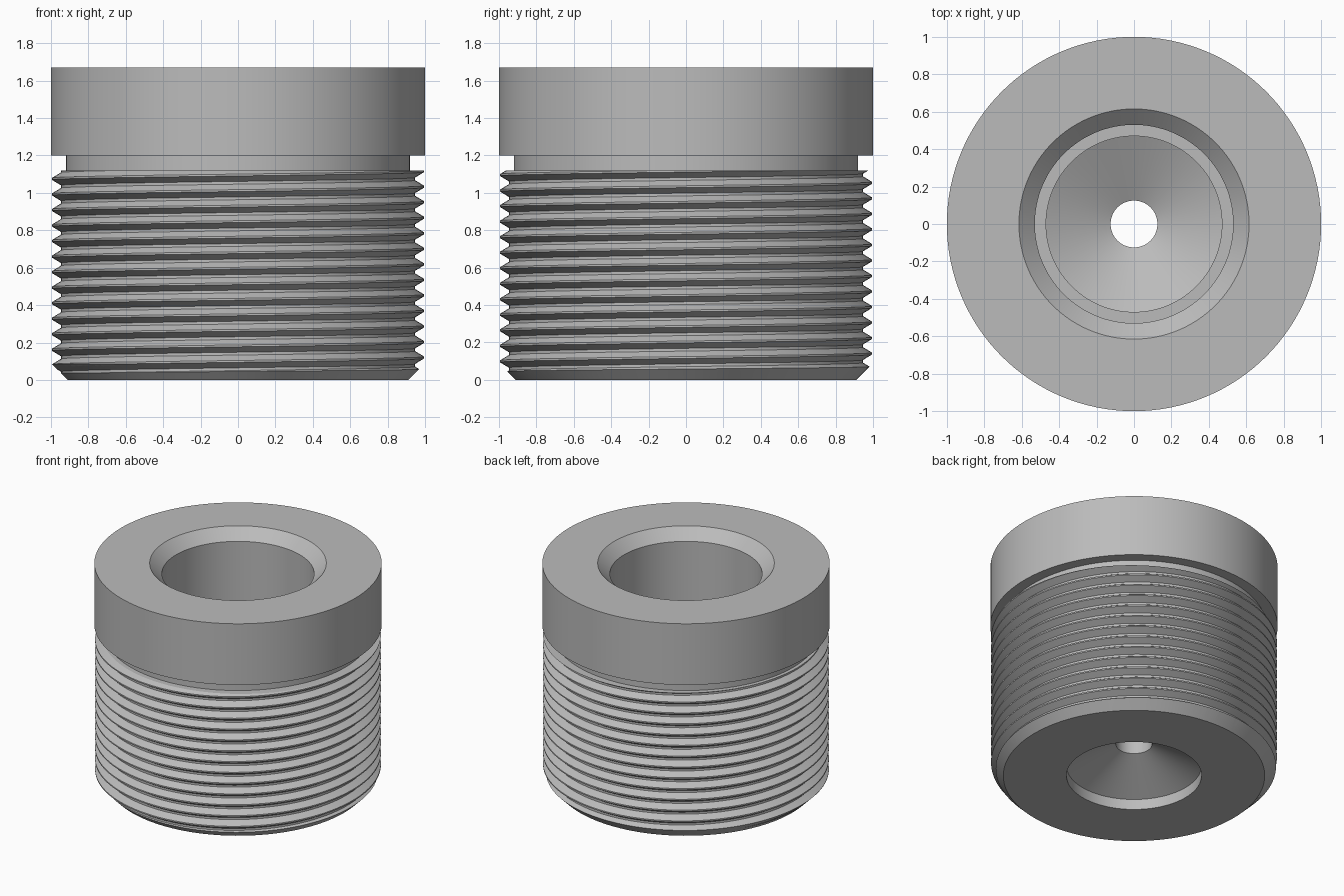
import bpy, bmesh, math

SEG = 128
PITCH = 0.083
CREST_Z = 0.12

cube = bpy.data.objects.get("Cube")
if cube:
    bpy.data.objects.remove(cube, do_unlink=True)

steel = bpy.data.materials.new("plain_grey")
steel.use_nodes = True
grey = (0.5, 0.5, 0.5, 1)
steel.diffuse_color = grey
steel.node_tree.nodes["Principled BSDF"].inputs["Base Color"].default_value = grey


def finish(bm, name):
    bmesh.ops.recalc_face_normals(bm, faces=bm.faces)
    mesh = bpy.data.meshes.new(name)
    bm.to_mesh(mesh)
    bm.free()
    mesh.materials.append(steel)
    obj = bpy.data.objects.new(name, mesh)
    bpy.context.collection.objects.link(obj)
    return obj


def smooth(obj):
    bpy.ops.object.select_all(action='DESELECT')
    obj.select_set(True)
    bpy.context.view_layer.objects.active = obj
    bpy.ops.object.shade_smooth_by_angle(angle=math.radians(20))


def revolve(name, profile, closed):
    """Turn a radius/height profile around the z axis."""
    bm = bmesh.new()
    rings = []
    for r, z in profile:
        angles = [2 * math.pi * i / SEG for i in range(SEG)]
        rings.append([bm.verts.new((r * math.cos(a), r * math.sin(a), z)) for a in angles])
    pairs = list(zip(rings, rings[1:]))
    if closed:
        pairs.append((rings[-1], rings[0]))
    for low, high in pairs:
        for i in range(SEG):
            j = (i + 1) % SEG
            bm.faces.new((low[i], low[j], high[j], high[i]))
    return finish(bm, name)


def helix(name, section, z_start, turns):
    """Solid screw: the tooth section climbs one pitch per turn, capped on the axis."""
    bm = bmesh.new()
    rows = []
    for t in range(turns):
        for offset, r in section:
            rows.append((z_start + (t + offset) * PITCH, r))
    n = len(section)
    grid = []
    for z, r in rows:
        grid.append([bm.verts.new((r * math.cos(a), r * math.sin(a), z + PITCH * i / SEG))
                     for i in range(SEG) for a in [2 * math.pi * i / SEG]])
    for k in range(len(rows) - 1):
        for i in range(SEG):
            if i < SEG - 1:
                bm.faces.new((grid[k][i], grid[k][i + 1], grid[k + 1][i + 1], grid[k + 1][i]))
            elif k + n + 1 < len(rows):
                # the end of each turn joins the start of the next
                bm.faces.new((grid[k][i], grid[k + n][0], grid[k + n + 1][0], grid[k + 1][i]))
    bm.edges.ensure_lookup_table()
    middle = z_start + turns * PITCH / 2
    bottom = bm.verts.new((0, 0, z_start - PITCH))
    top = bm.verts.new((0, 0, z_start + (turns + 2) * PITCH))
    for e in [e for e in bm.edges if e.is_boundary]:
        a, b = e.verts
        bm.faces.new((a, b, bottom if (a.co.z + b.co.z) / 2 < middle else top))
    # close the short seam left at each end
    bmesh.ops.holes_fill(bm, edges=[e for e in bm.edges if e.is_boundary])
    return finish(bm, name)


# Screw thread, trimmed to a chamfered blank with the stepped through-hole
tooth = [(0.0, 0.995), (0.12, 0.995), (0.47, 0.947), (0.65, 0.947)]
thread = helix("threaded_body", tooth, CREST_Z - 4.06 * PITCH, 21)
blank = revolve("body_blank", [
    (0.91, 0), (1.1, 0.19), (1.1, 1.12), (0.53, 1.12),
    (0.53, 0.67), (0.47, 0.67), (0.47, 0.59), (0.125, 0.42),
    (0.125, 0.25), (0.47, 0.08), (0.47, 0)], True)
trim = thread.modifiers.new("trim", 'BOOLEAN')
trim.operation = 'INTERSECT'
trim.solver = 'EXACT'
trim.object = blank
bpy.context.view_layer.objects.active = thread
bpy.ops.object.modifier_apply(modifier="trim")
bpy.data.objects.remove(blank, do_unlink=True)
smooth(thread)

# Collar with its neck and chamfered mouth
collar = revolve("collar", [
    (0.92, 1.12), (0.92, 1.2), (1, 1.2), (1, 1.67),
    (0.615, 1.67), (0.53, 1.59), (0.53, 1.12)], False)
smooth(collar)
